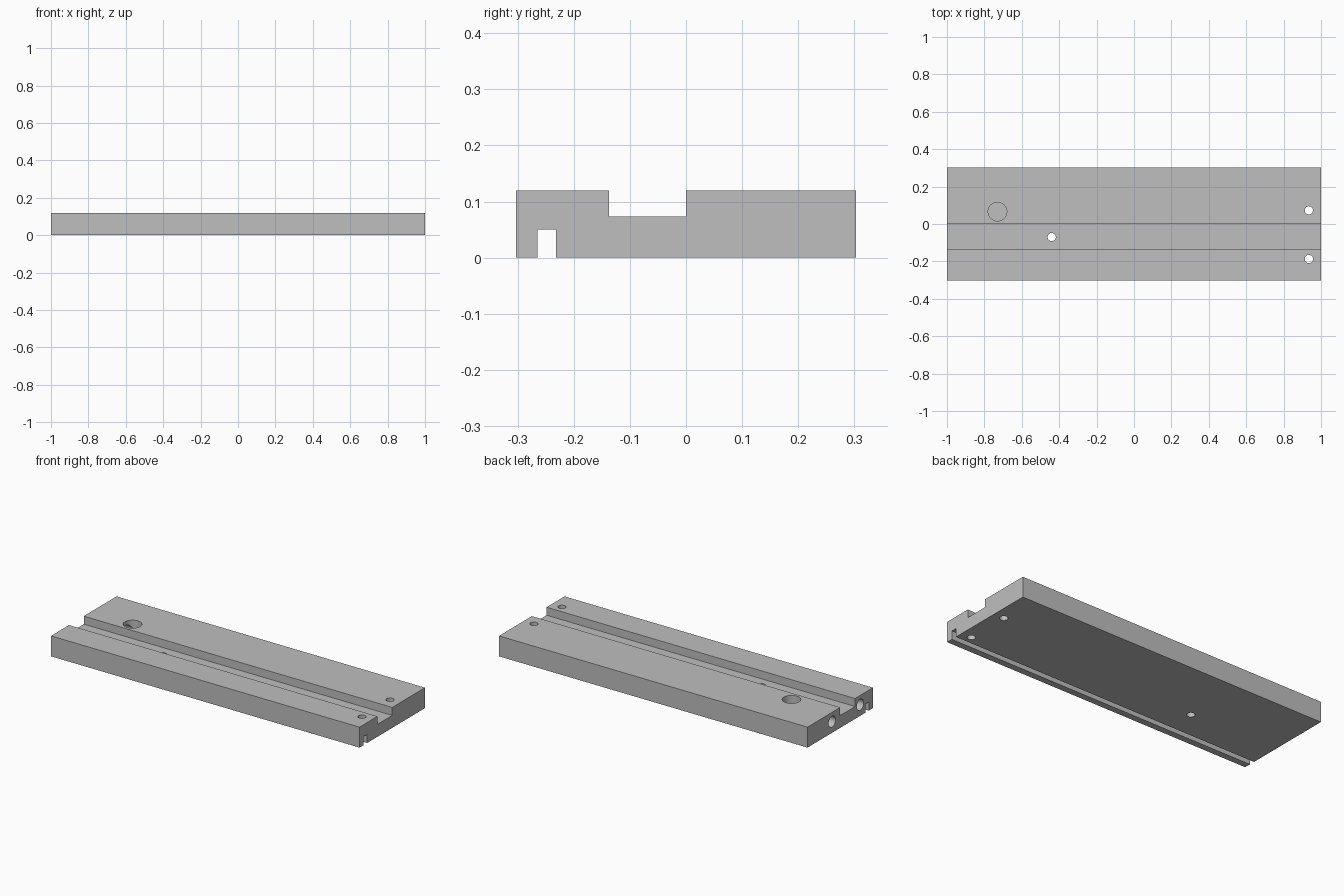
import bpy, bmesh, math
from mathutils import Vector

cube = bpy.data.objects.get("Cube")
if cube:
    bpy.data.objects.remove(cube, do_unlink=True)

# Plain grey metal
metal = bpy.data.materials.new("grey_metal")
metal.use_nodes = True
colour = (0.52, 0.52, 0.52, 1)
metal.diffuse_color = colour
metal.node_tree.nodes["Principled BSDF"].inputs["Base Color"].default_value = colour


def add_object(name, bm):
    bmesh.ops.recalc_face_normals(bm, faces=bm.faces)
    mesh = bpy.data.meshes.new(name)
    bm.to_mesh(mesh)
    bm.free()
    mesh.materials.append(metal)
    obj = bpy.data.objects.new(name, mesh)
    bpy.context.collection.objects.link(obj)
    return obj


def drill(name, start, end, radius, sides=48):
    """Cut a round hole in the plate from start to end."""
    start, end = Vector(start), Vector(end)
    axis = end - start
    bm = bmesh.new()
    bmesh.ops.create_cone(bm, cap_ends=True, segments=sides, radius1=radius,
                          radius2=radius, depth=axis.length)
    bmesh.ops.rotate(bm, verts=bm.verts, matrix=axis.to_track_quat('Z', 'Y').to_matrix())
    bmesh.ops.translate(bm, verts=bm.verts, vec=(start + end) / 2)
    cutter = add_object(name, bm)
    cutter.hide_render = True
    mod = plate.modifiers.new(name, 'BOOLEAN')
    mod.operation = 'DIFFERENCE'
    mod.solver = 'EXACT'
    mod.object = cutter
    bpy.ops.object.modifier_apply(modifier=mod.name)
    bpy.data.objects.remove(cutter, do_unlink=True)


# Plate: grooved section (y, z) swept along x
W, H = 0.303, 0.12
section = [(-W, 0), (-0.265, 0), (-0.265, 0.05), (-0.232, 0.05), (-0.232, 0),
           (W, 0), (W, H), (0, H), (0, 0.073), (-0.137, 0.073), (-0.137, H), (-W, H)]
bm = bmesh.new()
face = bm.faces.new([bm.verts.new((-1, y, z)) for y, z in section])
swept = bmesh.ops.extrude_face_region(bm, geom=[face])["geom"]
bmesh.ops.translate(bm, vec=(2, 0, 0),
                    verts=[v for v in swept if isinstance(v, bmesh.types.BMVert)])
plate = add_object("grooved_plate", bm)
bpy.context.view_layer.objects.active = plate
plate.select_set(True)

# Three small through holes
for i, (x, y) in enumerate([(0.935, 0.073), (0.935, -0.187), (-0.44, -0.07)]):
    drill(f"mounting_hole_{i}", (x, y, -0.1), (x, y, 0.2), 0.022)

# Wide blind pocket in the top
drill("round_pocket", (-0.73, 0.066, 0.2), (-0.73, 0.066, 0.03), 0.05)

# Two bores in the end face
for i, (y, depth) in enumerate([(0.076, 0.27), (-0.185, 0.4)]):
    drill(f"end_bore_{i}", (-1.1, y, 0.065), (-1 + depth, y, 0.065), 0.032)

bpy.ops.object.shade_smooth_by_angle(angle=math.radians(30))
